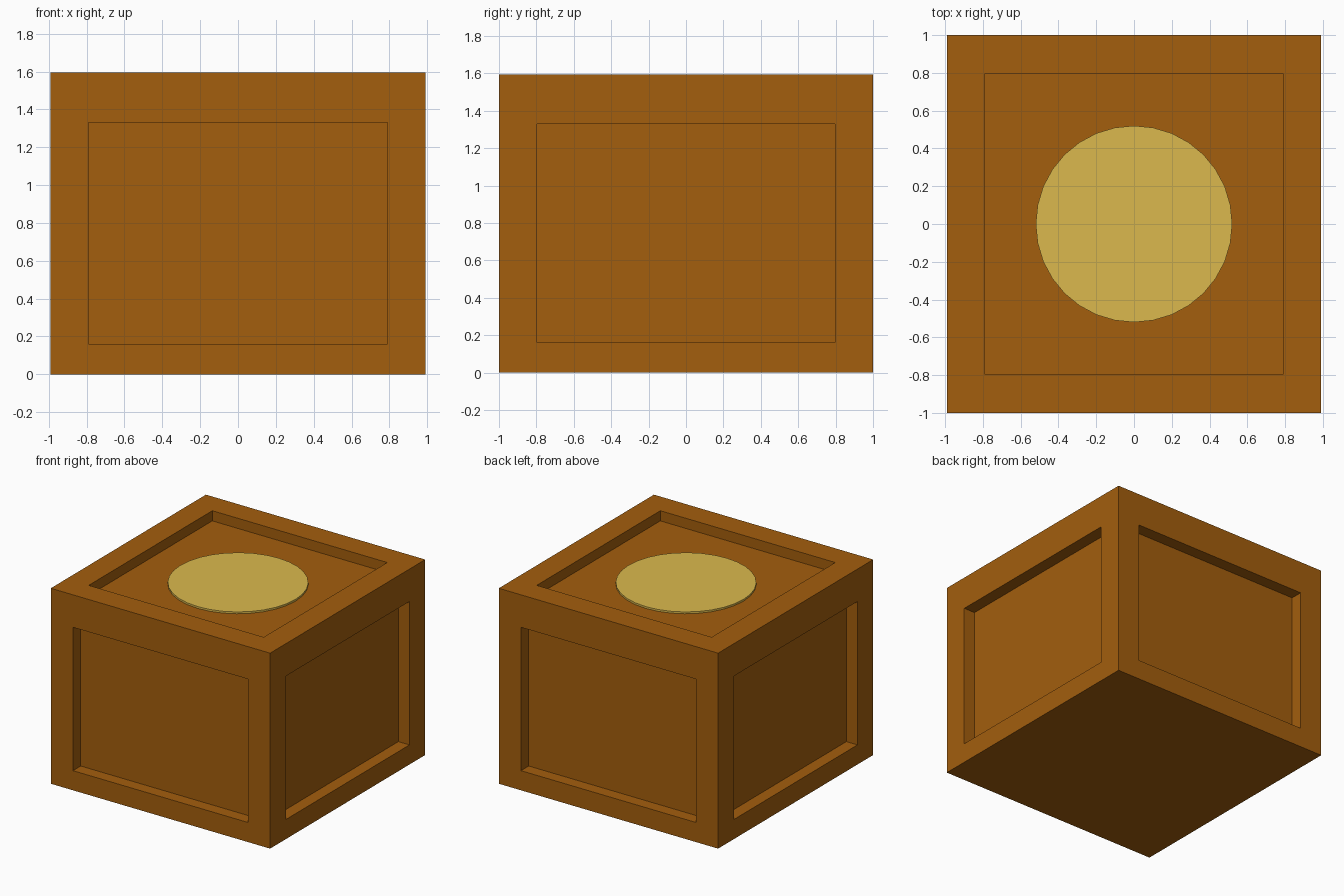
import bpy, bmesh
from mathutils import Vector

if "Cube" in bpy.data.objects:
    bpy.data.objects.remove(bpy.data.objects["Cube"])

W, D, H = 0.99, 1.0, 1.595           # half width, half depth, height


def material(name, color):
    m = bpy.data.materials.new(name)
    m.diffuse_color = (*color, 1)
    m.use_nodes = True
    m.node_tree.nodes["Principled BSDF"].inputs["Base Color"].default_value = m.diffuse_color
    return m


def recess(bm, face, low, high, depth):
    """Frame a face with a border, clamp its corners to a box, sink the panel."""
    n = face.normal.copy()
    bmesh.ops.inset_individual(bm, faces=[face], thickness=0.1)
    for v in face.verts:
        for i in range(3):
            if abs(n[i]) < 0.5:
                v.co[i] = low[i] if v.co[i] < (low[i] + high[i]) / 2 else high[i]
    panel = bmesh.ops.extrude_discrete_faces(bm, faces=[face])["faces"][0]
    bmesh.ops.translate(bm, verts=panel.verts[:], vec=-n * depth)


# Crate body with sunken panels on the four sides and the top
bm = bmesh.new()
bmesh.ops.create_cube(bm, size=2)
bmesh.ops.scale(bm, vec=(W, D, H / 2), verts=bm.verts)
bmesh.ops.translate(bm, vec=(0, 0, H / 2), verts=bm.verts)
bm.normal_update()
low, high = Vector((-0.79, -0.797, 0.16)), Vector((0.79, 0.797, 1.33))
for face in [f for f in bm.faces if f.normal.z > -0.5]:
    recess(bm, face, low, high, 0.083 if face.normal.z > 0.5 else 0.1)
bmesh.ops.recalc_face_normals(bm, faces=bm.faces)
mesh = bpy.data.meshes.new("crate_body")
bm.to_mesh(mesh)
bm.free()
body = bpy.data.objects.new("crate_body", mesh)
bpy.context.collection.objects.link(body)
mesh.materials.append(material("wood", (0.367, 0.112, 0.004)))

# Thin round plate lying in the top recess
bpy.ops.mesh.primitive_cylinder_add(vertices=32, radius=0.52, depth=0.03,
                                    location=(0, 0, H - 0.083))
plate = bpy.context.object
plate.name = "top_plate"
plate.data.materials.append(material("brass", (0.708, 0.485, 0.074)))
